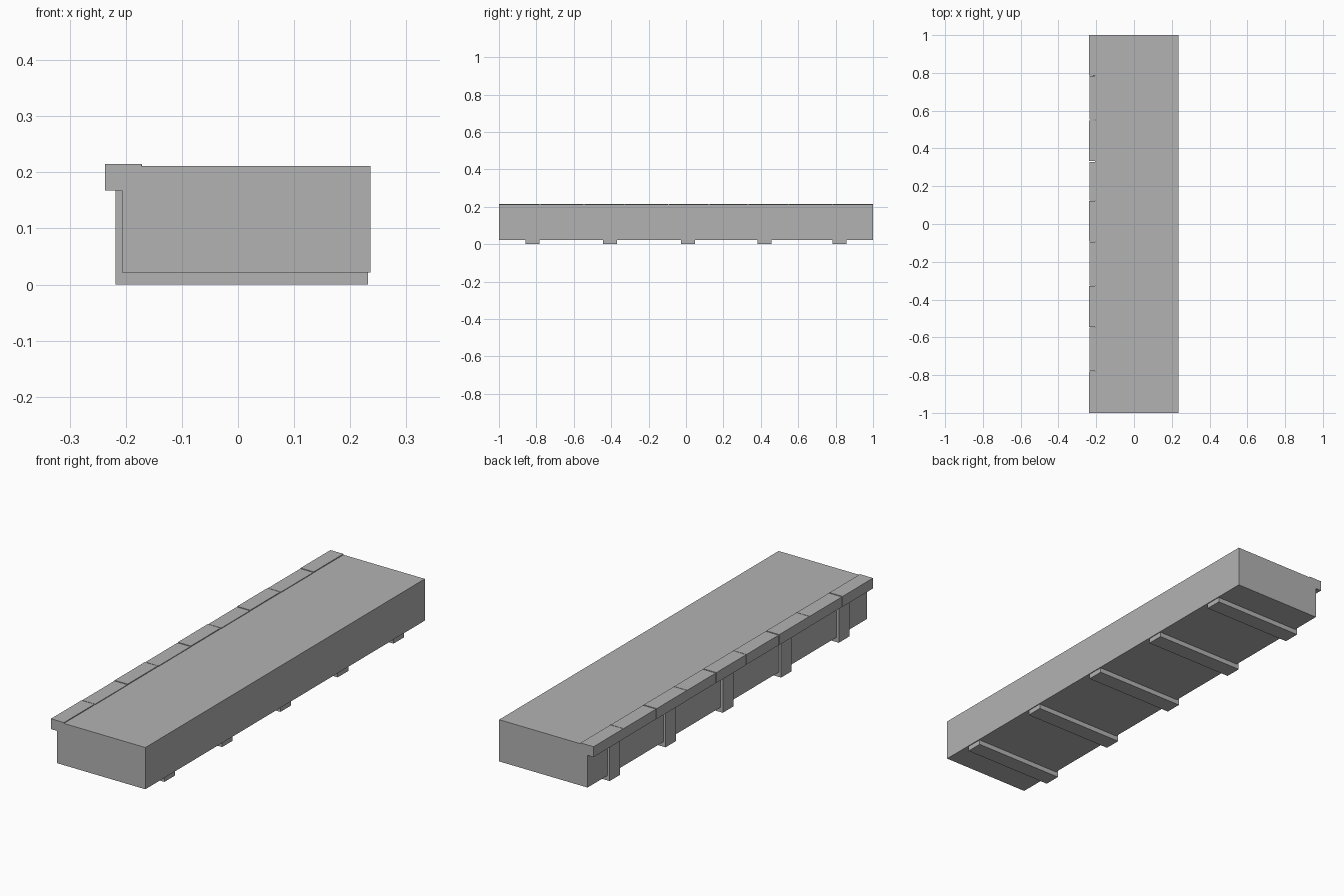
import bpy

cube = bpy.data.objects.get("Cube")
if cube:
    bpy.data.objects.remove(cube, do_unlink=True)

GREY = (0.45, 0.45, 0.45, 1.0)
concrete = bpy.data.materials.new("concrete_grey")
concrete.use_nodes = True
concrete.diffuse_color = GREY
concrete.node_tree.nodes["Principled BSDF"].inputs["Base Color"].default_value = GREY


def block(name, x, y, z):
    """Box spanning the given (low, high) ranges."""
    spans = (x, y, z)
    bpy.ops.mesh.primitive_cube_add(size=1, location=[(a + b) / 2 for a, b in spans])
    obj = bpy.context.object
    obj.name = name
    obj.scale = [b - a for a, b in spans]
    bpy.ops.object.transform_apply(location=False, rotation=False, scale=True)
    obj.data.materials.append(concrete)
    return obj


# Main quay slab
block("dock_body", (-0.207, 0.236), (-1, 1), (0.022, 0.211))

# Support ribs wrapping under the slab and up its edge
for i, y in enumerate((-0.82, -0.407, 0.01, 0.42, 0.82)):
    block(f"support_rib_{i + 1}", (-0.218, 0.232), (y - 0.038, y + 0.038), (0, 0.2))

# Row of coping stones with thin joints
joints = (-1, -0.78, -0.546, -0.327, -0.094, 0.123, 0.331, 0.55, 0.785, 1)
for i, (start, end) in enumerate(zip(joints, joints[1:])):
    shift = 0.001 * (i % 2)
    low = start if i == 0 else start + 0.002
    high = end if i == len(joints) - 2 else end - 0.002
    block(f"coping_stone_{i + 1}", (-0.237 + shift, -0.172 + shift),
          (low, high), (0.168, 0.215 - shift))
